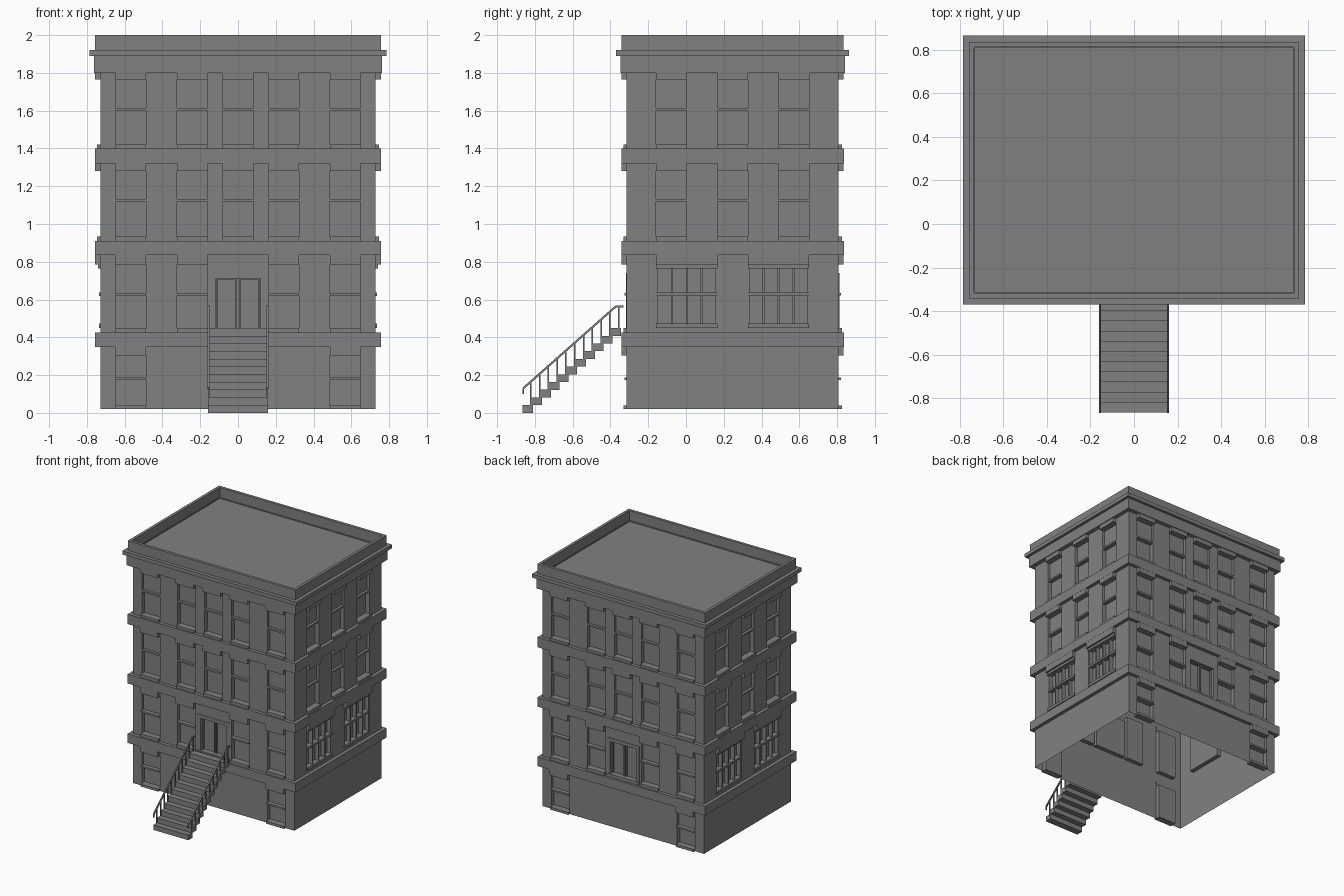
import bpy, bmesh, math
from mathutils import Matrix, Vector

if "Cube" in bpy.data.objects:
    bpy.data.objects.remove(bpy.data.objects["Cube"])

stone = bpy.data.materials.new("grey stone")
stone.use_nodes = True
GREY = (0.22, 0.22, 0.22, 1)
stone.diffuse_color = GREY
stone.node_tree.nodes["Principled BSDF"].inputs["Base Color"].default_value = GREY

HX, HY, CY = 0.729, 0.561, 0.247      # half width, half depth, centre of the block
BASE, ROOF = 0.02, 1.91
RECESS = 0.035


def finish(bm, name, matrix=Matrix()):
    bm.transform(matrix)
    mesh = bpy.data.meshes.new(name)
    bm.to_mesh(mesh)
    bm.free()
    mesh.materials.append(stone)
    obj = bpy.data.objects.new(name, mesh)
    bpy.context.collection.objects.link(obj)
    return obj


def quad(bm, *pts):
    bm.faces.new([bm.verts.new(p) for p in pts])


def box(bm, x0, x1, y0, y1, z0, z1):
    size = Matrix.Diagonal((x1 - x0, y1 - y0, z1 - z0, 1))
    mid = Matrix.Translation(((x0 + x1) / 2, (y0 + y1) / 2, (z0 + z1) / 2))
    bmesh.ops.create_cube(bm, size=1, matrix=mid @ size)


def bar(bm, a, b, width):
    a, b = Vector(a), Vector(b)
    turn = (b - a).to_track_quat('Z', 'X').to_matrix().to_4x4()
    size = Matrix.Diagonal((width, width, (b - a).length, 1))
    bmesh.ops.create_cube(bm, size=1, matrix=Matrix.Translation((a + b) / 2) @ turn @ size)


def ring(name, out, z0, z1, inner=0.0):
    """Rectangular moulding around the block, open towards the wall."""
    bm = bmesh.new()
    loops = []
    for o, z in ((inner, z0), (out, z0), (out, z1), (inner, z1)):
        x, y = HX + o, HY + o
        loops.append([bm.verts.new(p) for p in
                      ((-x, -y, z), (x, -y, z), (x, y, z), (-x, y, z))])
    for low, high in zip(loops, loops[1:]):
        for i in range(4):
            j = (i + 1) % 4
            bm.faces.new((low[i], low[j], high[j], high[i]))
    if inner:
        for i in range(4):
            j = (i + 1) % 4
            bm.faces.new((loops[3][i], loops[3][j], loops[0][j], loops[0][i]))
    finish(bm, name, Matrix.Translation((0, CY, 0)))


def wall(name, half, openings, place):
    """Wall sheet with a recessed pocket at every opening; outward is -y."""
    bm = bmesh.new()
    us = sorted({-half, half} | {u for o in openings for u in o[:2]})
    zs = sorted({BASE, ROOF} | {z for o in openings for z in o[2:]})
    for u0, u1 in zip(us, us[1:]):
        for z0, z1 in zip(zs, zs[1:]):
            u, z = (u0 + u1) / 2, (z0 + z1) / 2
            if not any(a < u < b and c < z < d for a, b, c, d in openings):
                quad(bm, (u0, 0, z0), (u1, 0, z0), (u1, 0, z1), (u0, 0, z1))
    for a, b, c, d in openings:
        r = RECESS
        quad(bm, (a, r, c), (b, r, c), (b, r, d), (a, r, d))
        quad(bm, (a, 0, c), (b, 0, c), (b, r, c), (a, r, c))
        quad(bm, (a, r, d), (b, r, d), (b, 0, d), (a, 0, d))
        quad(bm, (a, 0, c), (a, r, c), (a, r, d), (a, 0, d))
        quad(bm, (b, r, c), (b, 0, c), (b, 0, d), (b, r, d))
    bmesh.ops.remove_doubles(bm, verts=bm.verts, dist=1e-5)
    finish(bm, name, place)


# Storeys: opening bottom, sill top, meeting rail, lintel bottom, band bottom, rail projection
BASEMENT = (0.02, 0.04, 0.18, 0.305, 0.35, 0.012)
FIRST = (0.425, 0.45, 0.628, 0.785, 0.835, 0.012)
SECOND = (0.91, 0.935, 1.125, 1.28, 1.32, 0.0)
THIRD = (1.40, 1.42, 1.607, 1.765, 1.80, 0.0)
HALF_WIN = 0.081


def window(bm, u, floor, half=HALF_WIN):
    z0, sill, rail, top, band, out = floor
    a, b = u - half, u + half
    box(bm, a, b, -0.018, RECESS, z0, sill)
    box(bm, a, b, -out, RECESS, rail - 0.007, rail + 0.007)
    box(bm, a, b, 0.022, RECESS, rail, top)
    box(bm, a, b, -0.027, 0.002, top, band)
    return a, b, z0, top


def wide_window(bm, u):
    a, b, z0, z1 = u - 0.162, u + 0.162, 0.45, 0.785
    box(bm, a, b, -0.008, RECESS, z0, 0.472)
    box(bm, a, b, -0.012, RECESS, 0.765, z1)
    box(bm, a, b, -0.027, 0.002, z1, 0.835)
    box(bm, a, b, -0.006, RECESS, 0.62, 0.638)
    for i in range(5):
        m = a + 0.004 + i * (b - a - 0.008) / 4
        box(bm, m - 0.005, m + 0.005, 0.002, RECESS, z0, z1)
    return a, b, z0, z1


def doorway(bm):
    w, z0, z1 = 0.144, 0.425, 0.74
    box(bm, -w, w, -0.01, RECESS, z0, 0.45)
    box(bm, -w, w, -0.004, RECESS, 0.712, z1)
    for s in (-1, 1):
        box(bm, *sorted((s * w, s * 0.116)), -0.004, RECESS, z0, 0.712)
        # leaf with a raised border
        for u in (0.006, 0.109):
            box(bm, *sorted((s * u, s * (u + 0.006))), 0.02, RECESS, 0.45, 0.712)
        box(bm, *sorted((s * 0.006, s * 0.115)), 0.02, RECESS, 0.704, 0.712)
    return -w, w, z0, z1


def facade(name, half, reach, angle, long_side):
    place = (Matrix.Translation((0, CY, 0)) @ Matrix.Rotation(math.radians(angle), 4, 'Z')
             @ Matrix.Translation((0, -reach, 0)))
    bm, holes = bmesh.new(), []
    if long_side:
        for s in (-1, 1):
            for floor in (BASEMENT, FIRST, SECOND, THIRD):
                holes.append(window(bm, s * 0.567, floor))
            for floor in (FIRST, SECOND, THIRD):
                holes.append(window(bm, s * 0.243, floor))
        holes += [window(bm, 0, SECOND), window(bm, 0, THIRD)]
    else:
        holes += [window(bm, u, f) for u in (-0.325, 0, 0.325) for f in (SECOND, THIRD)]
        holes += [wide_window(bm, u) for u in (-0.243, 0.243)]
    finish(bm, name + "_windows", place)
    if long_side:
        bm = bmesh.new()
        holes.append(doorway(bm))
        finish(bm, name + "_double_door", place)
    wall(name + "_wall", half, holes, place)


facade("front", HX, HY, 0, True)
facade("back", HX, HY, 180, True)
facade("left", HY, HX, 90, False)
facade("right", HY, HX, -90, False)

# Bands, cornice and parapet
ring("basement_band", 0.028, 0.35, 0.425)
ring("first_floor_band", 0.028, 0.835, 0.91)
ring("second_floor_band", 0.028, 1.32, 1.40)
ring("cornice_frieze", 0.033, 1.80, 1.89)
ring("cornice_ledge", 0.056, 1.89, 1.92)
ring("parapet", 0.027, 1.90, 2.0, inner=0.004)

# Roof sheet
bm = bmesh.new()
x, y = HX + 0.01, HY + 0.01
quad(bm, (-x, -y, ROOF), (x, -y, ROOF), (x, y, ROOF), (-x, y, ROOF))
finish(bm, "roof", Matrix.Translation((0, CY, 0)))

# Entrance stairs
STEPS, RUN, RISE = 11, 0.0466, 0.0408
bm = bmesh.new()
for i in range(STEPS):
    y = -0.865 + i * RUN
    box(bm, -0.158, 0.158, y, y + 0.056, i * RISE, i * RISE + 0.041)
finish(bm, "stairs", Matrix())

# Handrails with one baluster on each step
bm = bmesh.new()
START, END = Vector((0, -0.862, 0.13)), Vector((0, -0.372, 0.563))
for s in (-1, 1):
    side = Vector((s * 0.156, 0, 0))
    bar(bm, side + START, side + END, 0.011)
    bar(bm, side + END, side + END + Vector((0, 0.04, 0)), 0.011)
    bar(bm, side + START, side + START - Vector((0, 0, 0.03)), 0.008)
    for i in range(STEPS):
        y = -0.822 + i * RUN
        t = min((y - START.y) / (END.y - START.y), 1)
        top = START.z + t * (END.z - START.z)
        bar(bm, side + Vector((0, y, i * RISE + 0.03)), side + Vector((0, y, top)), 0.008)
finish(bm, "handrails")
